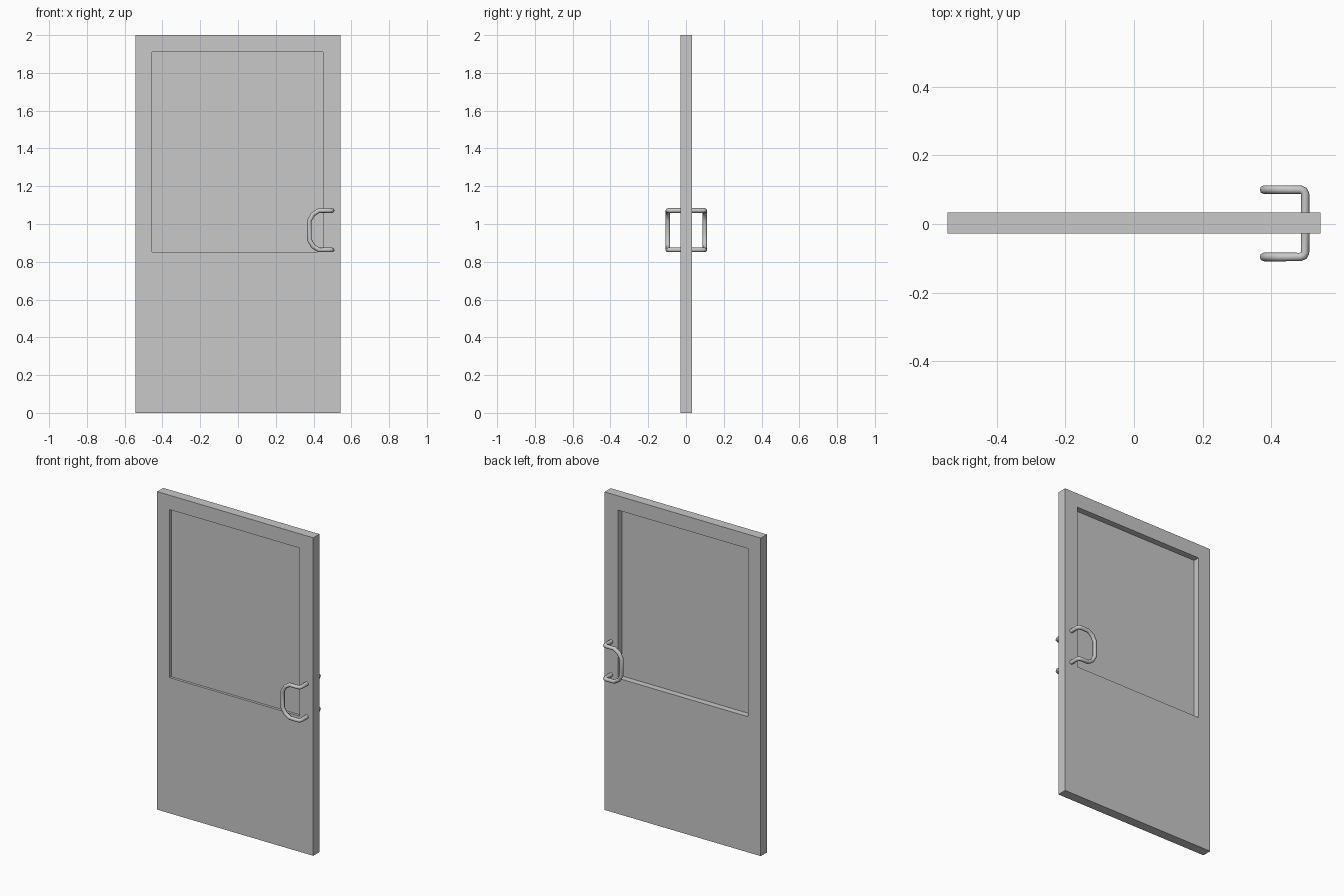
import bpy
import bmesh

cube = bpy.data.objects.get("Cube")
if cube:
    bpy.data.objects.remove(cube, do_unlink=True)

# Single flat colour
grey = bpy.data.materials.new("plain grey")
grey.use_nodes = True
colour = (0.58, 0.58, 0.58, 1)
grey.diffuse_color = colour
grey.node_tree.nodes["Principled BSDF"].inputs["Base Color"].default_value = colour

# Door extents: left, right, bottom, top
OUTER = (-0.543, 0.543, 0.0, 2.0)
WINDOW = (-0.456, 0.449, 0.853, 1.91)
FRONT, BACK = -0.028, 0.033
PANE_FRONT, PANE_BACK = -0.012, -0.006


def rect_loop(bm, rect, y):
    x0, x1, z0, z1 = rect
    return [bm.verts.new((x, y, z)) for x, z in ((x0, z0), (x1, z0), (x1, z1), (x0, z1))]


def make_door():
    """Slab with a recessed pane on both sides, as one chain of rectangles."""
    bm = bmesh.new()
    sections = ((WINDOW, PANE_FRONT), (WINDOW, FRONT), (OUTER, FRONT),
                (OUTER, BACK), (WINDOW, BACK), (WINDOW, PANE_BACK))
    loops = [rect_loop(bm, rect, y) for rect, y in sections]
    for a, b in zip(loops, loops[1:]):
        for i in range(4):
            j = (i + 1) % 4
            bm.faces.new((a[i], a[j], b[j], b[i]))
    bm.faces.new(loops[0])
    bm.faces.new(loops[-1])
    bmesh.ops.recalc_face_normals(bm, faces=bm.faces)
    mesh = bpy.data.meshes.new("door")
    bm.to_mesh(mesh)
    bm.free()
    door = bpy.data.objects.new("door", mesh)
    bpy.context.collection.objects.link(door)
    mesh.materials.append(grey)


def make_handle(name, side):
    """Bent pull bar; side is -1 for the front and 1 for the back."""
    mid, half = 0.967, 0.104
    # Upper half of the bar: x, distance from the slab centre, height above middle
    upper = [(0.498, 0.02, half), (0.498, 0.086, half), (0.494, 0.094, half),
             (0.484, 0.098, half), (0.428, 0.098, half), (0.397, 0.098, half - 0.02),
             (0.378, 0.098, half - 0.053)]
    path = upper + [(x, d, -h) for x, d, h in reversed(upper)]
    curve = bpy.data.curves.new(name, "CURVE")
    curve.dimensions = "3D"
    curve.bevel_depth = 0.0125
    curve.bevel_resolution = 2
    curve.use_fill_caps = True
    spline = curve.splines.new("POLY")
    spline.points.add(len(path) - 1)
    for point, (x, d, h) in zip(spline.points, path):
        point.co = (x, side * d + 0.002, mid + h, 1)
    handle = bpy.data.objects.new(name, curve)
    bpy.context.collection.objects.link(handle)
    curve.materials.append(grey)
    bpy.ops.object.select_all(action="DESELECT")
    handle.select_set(True)
    bpy.context.view_layer.objects.active = handle
    bpy.ops.object.convert(target="MESH")
    bpy.ops.object.shade_smooth_by_angle(angle=0.9)


make_door()
make_handle("front_handle", -1)
make_handle("back_handle", 1)
